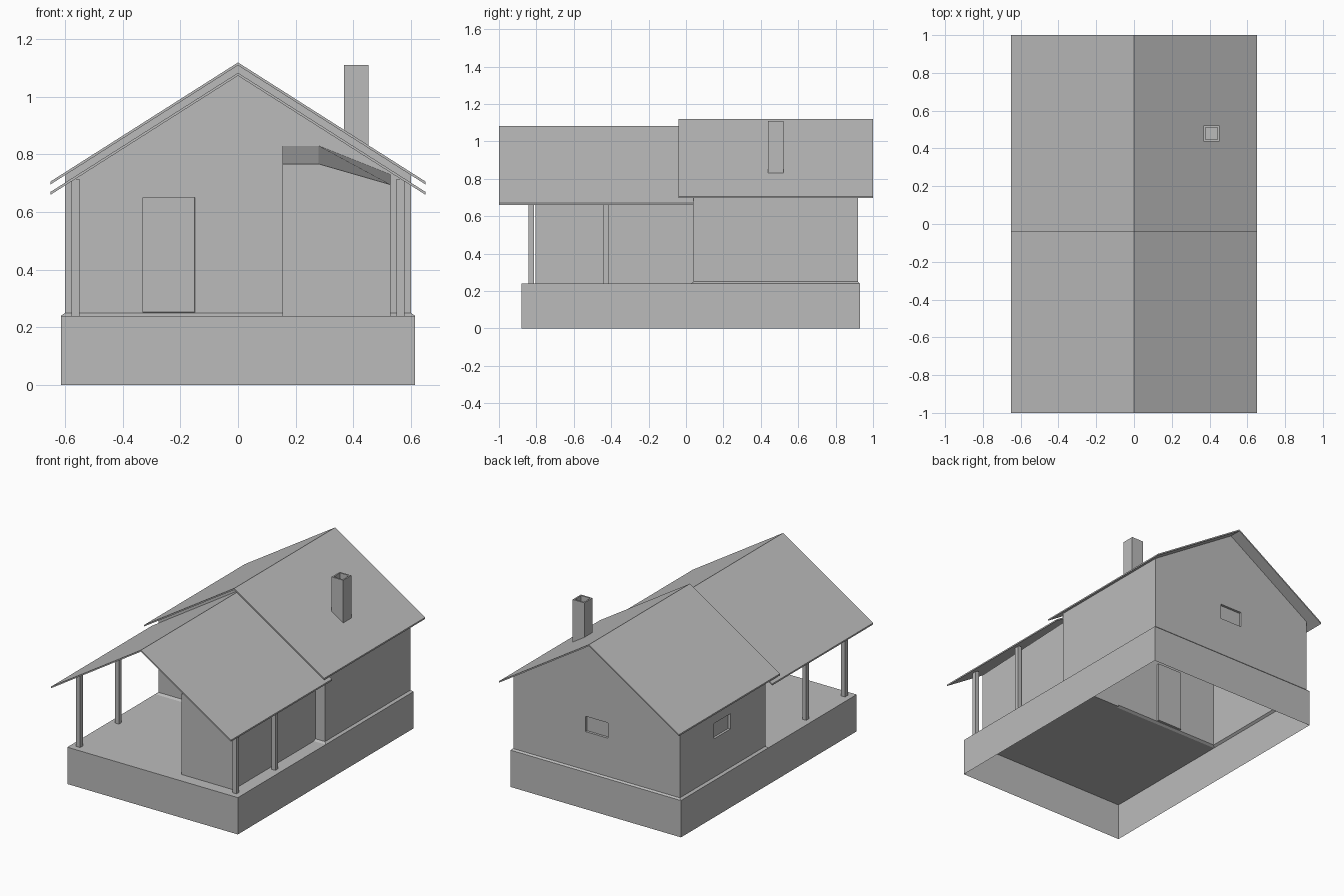
import bpy
import bmesh
from mathutils import Vector

cube = bpy.data.objects.get("Cube")
if cube:
    bpy.data.objects.remove(cube, do_unlink=True)

# One plain grey for the whole building
GREY = (0.5, 0.5, 0.5, 1.0)
grey = bpy.data.materials.new("plain_grey")
grey.use_nodes = True
grey.diffuse_color = GREY
grey.node_tree.nodes["Principled BSDF"].inputs["Base Color"].default_value = GREY


def finish(bm, name):
    mesh = bpy.data.meshes.new(name)
    bm.to_mesh(mesh)
    bm.free()
    mesh.materials.append(grey)
    obj = bpy.data.objects.new(name, mesh)
    bpy.context.collection.objects.link(obj)
    return obj


def prism(profile, y0, y1):
    """Extrude an (x, z) outline along y into a closed solid."""
    bm = bmesh.new()
    face = bm.faces.new([bm.verts.new((x, y0, z)) for x, z in profile])
    new = bmesh.ops.extrude_face_region(bm, geom=[face], use_keep_orig=True)["geom"]
    verts = [g for g in new if isinstance(g, bmesh.types.BMVert)]
    bmesh.ops.translate(bm, verts=verts, vec=(0, y1 - y0, 0))
    bmesh.ops.recalc_face_normals(bm, faces=bm.faces[:])
    return bm


def box(x0, x1, y0, y1, z0, z1):
    return prism([(x0, z0), (x1, z0), (x1, z1), (x0, z1)], y0, y1)


def drop_faces(bm, test):
    bmesh.ops.delete(bm, geom=[f for f in bm.faces if test(f)], context="FACES")


def facing(bm, normal):
    return [f for f in bm.faces if f.normal.dot(Vector(normal)) > 0.99]


def recess(bm, normal, axis, a0, a1, z0, z1, depth=0.015):
    """Cut a rectangular panel into the wall facing normal and sink it."""
    for i, value in ((axis, a0), (axis, a1), (2, z0), (2, z1)):
        faces = facing(bm, normal)
        geom = set(faces)
        for f in faces:
            geom.update(f.edges, f.verts)
        point, cut = Vector(), Vector()
        point[i], cut[i] = value, 1
        bmesh.ops.bisect_plane(bm, geom=list(geom), plane_co=point, plane_no=cut)
    panel = []
    for f in facing(bm, normal):
        c = f.calc_center_median()
        if a0 < c[axis] < a1 and z0 < c.z < z1:
            panel.append(f)
    bmesh.ops.inset_individual(bm, faces=panel, thickness=0.0005, depth=-depth)


# Plinth: side walls only, open underneath, with the porch deck on top
BASE_X, FRONT, BACK, DECK = 0.615, -0.88, 0.93, 0.24
bm = box(-BASE_X, BASE_X, FRONT, BACK, 0, DECK)
drop_faces(bm, lambda f: abs(f.normal.z) > 0.9)
finish(bm, "plinth")

SILL_FRONT = 0.025
bm = bmesh.new()
corners = [(-BASE_X, FRONT), (BASE_X, FRONT), (BASE_X, SILL_FRONT), (-BASE_X, SILL_FRONT)]
bm.faces.new([bm.verts.new((x, y, DECK)) for x, y in corners])
finish(bm, "porch_deck")

# Sloping sill between plinth and house walls
HOUSE_X, HOUSE_FRONT, HOUSE_BACK, SILL = 0.6, 0.04, 0.92, 0.25
bm = box(-BASE_X, BASE_X, SILL_FRONT, BACK, DECK, SILL)
for v in bm.verts:
    if v.co.z > DECK + 0.005:
        v.co.x = HOUSE_X if v.co.x > 0 else -HOUSE_X
        v.co.y = HOUSE_BACK if v.co.y > 0.5 else HOUSE_FRONT
bm.normal_update()
drop_faces(bm, lambda f: abs(f.normal.z) > 0.99)
finish(bm, "sill")

# House walls with gables, a front door and two small windows
SLOPE = 0.635
EAVE, PEAK = 0.73, 0.73 + HOUSE_X * SLOPE
bm = prism([(-HOUSE_X, SILL), (HOUSE_X, SILL), (HOUSE_X, EAVE), (0, PEAK), (-HOUSE_X, EAVE)],
           HOUSE_FRONT, HOUSE_BACK)
recess(bm, (0, -1, 0), 0, -0.33, -0.15, SILL + 0.002, 0.65)
recess(bm, (0, 1, 0), 0, -0.08, 0.08, 0.5, 0.6)
recess(bm, (-1, 0, 0), 1, 0.4, 0.57, 0.5, 0.6)
drop_faces(bm, lambda f: all(v.co.z < SILL + 0.001 for v in f.verts)
           or f.normal.z > 0.5 and f.calc_center_median().z > EAVE)
finish(bm, "house_walls")

# Porch room, its ceiling rising towards the house
ROOM_TOP = {0.155: (0.767, 0.83), 0.28: (0.767, 0.83), 0.53: (0.695, 0.73)}
outline = [(0.53, DECK), (0.53, 0.695), (0.28, 0.767), (0.155, 0.767), (0.155, DECK)]
bm = prism(outline, -0.805, HOUSE_FRONT)
for v in bm.verts:
    if v.co.z > 0.5 and v.co.y > 0:
        x = min(ROOM_TOP, key=lambda k: abs(k - v.co.x))
        v.co.z = ROOM_TOP[x][1]
finish(bm, "porch_room")

# Two thin gable roofs, the rear one overlapping the front one
ROOF_X, THICK = 0.65, 0.01


def roof(name, peak, y0, y1):
    eave = peak - ROOF_X * SLOPE
    top = [(-ROOF_X, eave), (0, peak), (ROOF_X, eave)]
    under = [(x, z - THICK) for x, z in reversed(top)]
    finish(prism(top + under, y0, y1), name)


roof("rear_roof", 1.119, -0.04, 1.0)
roof("porch_roof", 1.083, -1.0, 0.04)

# Porch posts
for side, x in (("right", -0.564), ("left", 0.564)):
    for place, y in (("front", -0.827), ("middle", -0.427)):
        bm = box(x - 0.014, x + 0.014, y - 0.014, y + 0.014, DECK, 0.715)
        finish(bm, f"{place}_{side}_post")

# Hollow chimney
bm = box(0.368, 0.452, 0.438, 0.522, 0.82, 1.11)
top = facing(bm, (0, 0, 1))
bmesh.ops.inset_individual(bm, faces=top, thickness=0.014)
bmesh.ops.inset_individual(bm, faces=top, thickness=0.0005, depth=-0.2)
finish(bm, "chimney")
